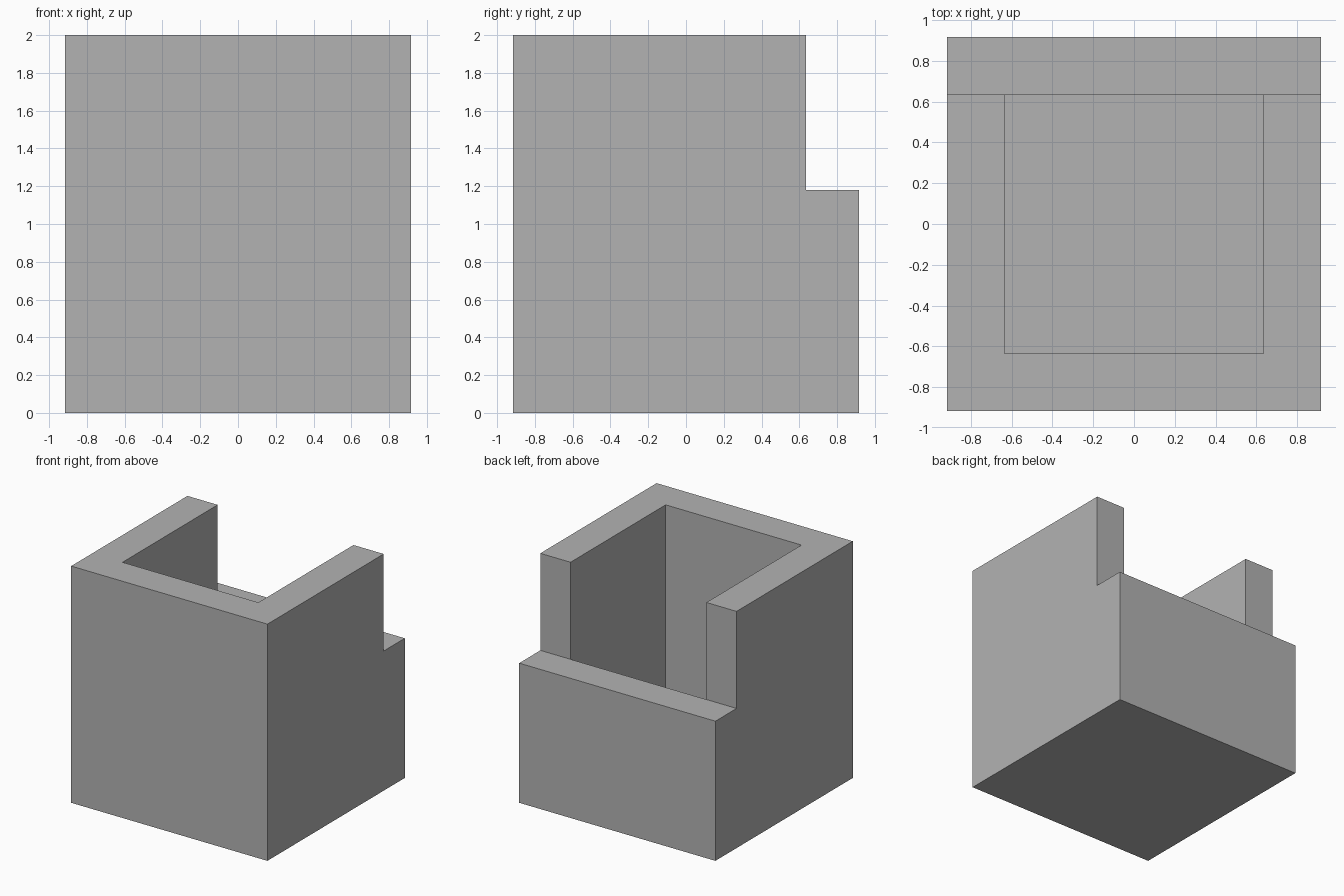
import bpy
import bmesh
from itertools import product

cube = bpy.data.objects.get("Cube")
if cube:
    bpy.data.objects.remove(cube, do_unlink=True)

# Main dimensions
OUTER, INNER = 0.917, 0.635
FLOOR, LOW_WALL, TOP = 0.28, 1.18, 2.0
plan = (-OUTER, -INNER, INNER, OUTER)
levels = (0, FLOOR, LOW_WALL, TOP)


def solid(i, j, k):
    """Floor everywhere, walls around the cavity, back wall only to mid height."""
    inside = all(0 <= n <= 2 for n in (i, j, k))
    cavity = k > 0 and i == 1 and j == 1
    notch = k == 2 and j == 2
    return inside and not cavity and not notch


# Outer skin of the solid cells
bm = bmesh.new()
for cell in product(range(3), repeat=3):
    if not solid(*cell):
        continue
    for axis, side in product(range(3), (0, 1)):
        neighbour = list(cell)
        neighbour[axis] += 2 * side - 1
        if solid(*neighbour):
            continue
        corners = []
        for a, b in ((0, 0), (1, 0), (1, 1), (0, 1)):
            p = list(cell)
            p[axis] += side
            p[(axis + 1) % 3] += a
            p[(axis + 2) % 3] += b
            corners.append(bm.verts.new((plan[p[0]], plan[p[1]], levels[p[2]])))
        bm.faces.new(corners if side else corners[::-1])

# Weld the skin and merge coplanar faces
bmesh.ops.remove_doubles(bm, verts=bm.verts, dist=0.0001)
bmesh.ops.dissolve_limit(bm, angle_limit=0.01, verts=bm.verts, edges=bm.edges)
bmesh.ops.recalc_face_normals(bm, faces=bm.faces)

mesh = bpy.data.meshes.new("open_box")
bm.to_mesh(mesh)
bm.free()
box = bpy.data.objects.new("open_box", mesh)
bpy.context.collection.objects.link(box)

# Plain grey
grey = bpy.data.materials.new("plain_grey")
grey.use_nodes = True
color = (0.45, 0.45, 0.45, 1)
grey.diffuse_color = color
grey.node_tree.nodes["Principled BSDF"].inputs["Base Color"].default_value = color
mesh.materials.append(grey)
